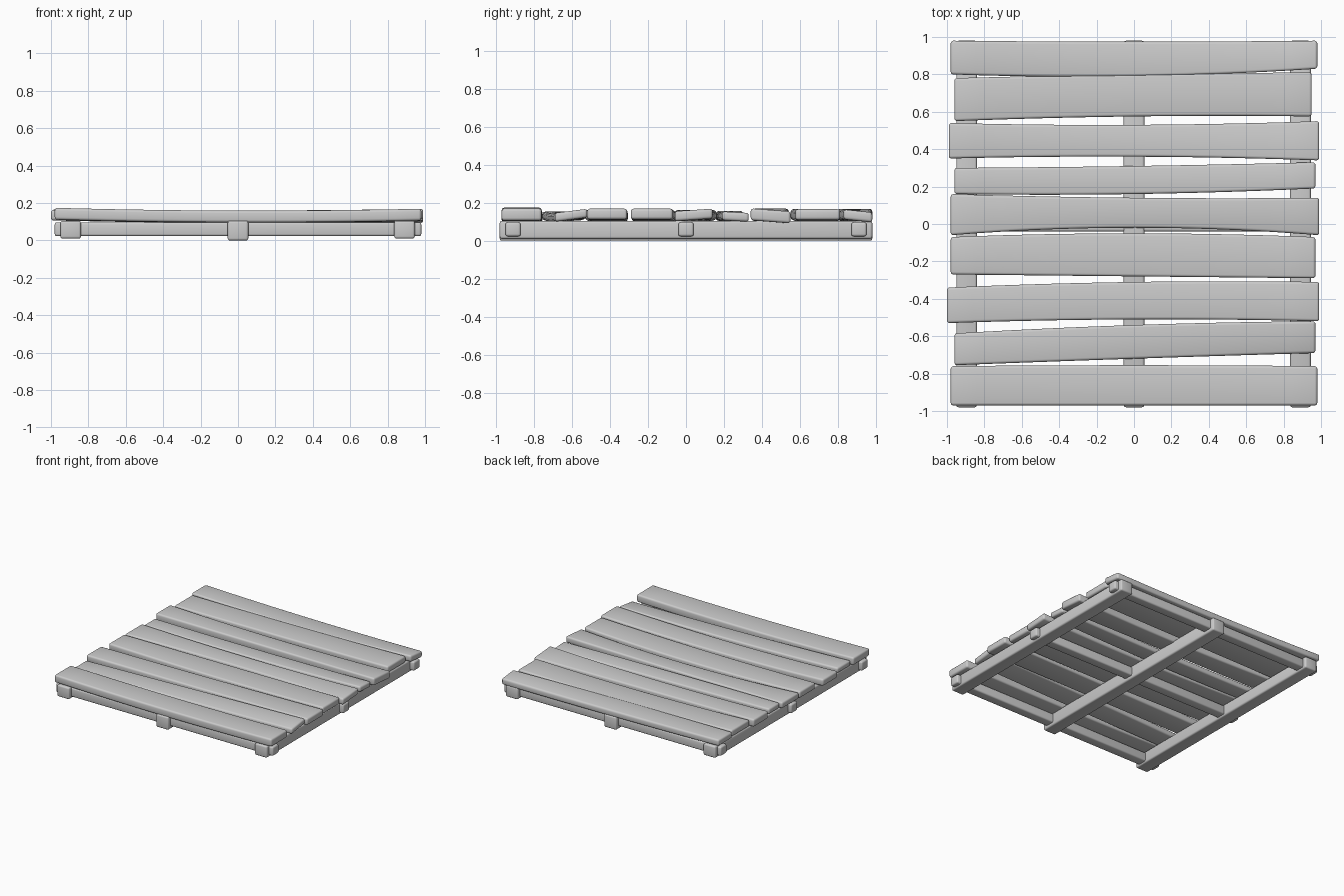
import bpy
import bmesh
import math

old = bpy.data.objects.get("Cube")
if old:
    bpy.data.objects.remove(old, do_unlink=True)

# One plain grey for all the wood
GREY = (0.6, 0.6, 0.6, 1.0)
wood = bpy.data.materials.new("grey_wood")
wood.use_nodes = True
wood.diffuse_color = GREY
shader = wood.node_tree.nodes["Principled BSDF"]
shader.inputs["Base Color"].default_value = GREY
shader.inputs["Roughness"].default_value = 0.8


def bend(samples, t):
    """Smooth curve through a left, middle and right sample, t from 0 to 1."""
    left, middle, right = samples
    return (left * (1 - t) * (1 - 2 * t) + middle * 4 * t * (1 - t)
            + right * t * (2 * t - 1))


def loft(name, rings, rounding):
    """Skin a row of four-cornered rings, cap the ends and round the edges."""
    bm = bmesh.new()
    rows = [[bm.verts.new(point) for point in ring] for ring in rings]
    for a, b in zip(rows, rows[1:]):
        for i in range(4):
            j = (i + 1) % 4
            bm.faces.new((a[i], a[j], b[j], b[i]))
    bm.faces.new(rows[0])
    bm.faces.new(rows[-1])
    bmesh.ops.recalc_face_normals(bm, faces=bm.faces)
    corners = [e for e in bm.edges if e.calc_face_angle(0) > 0.7]
    bmesh.ops.bevel(bm, geom=corners, offset=rounding, segments=3,
                    profile=0.5, affect='EDGES', clamp_overlap=True)
    for face in bm.faces:
        face.smooth = True
    mesh = bpy.data.meshes.new(name)
    bm.to_mesh(mesh)
    bm.free()
    mesh.set_sharp_from_angle(angle=math.radians(40))
    mesh.materials.append(wood)
    part = bpy.data.objects.new(name, mesh)
    bpy.context.collection.objects.link(part)
    return part


def box(name, low, high, rounding):
    """Rounded bar between two opposite corners."""
    (x0, y0, z0), (x1, y1, z1) = low, high
    rings = [[(x, y0, z0), (x, y1, z0), (x, y1, z1), (x, y0, z1)]
             for x in (x0, x1)]
    return loft(name, rings, rounding)


def plank(name, ends, front, back, height, roll, thickness):
    """Board along x with bowed edges, a sag and a slight roll at its left."""
    steps = 14
    rings = []
    for k in range(steps + 1):
        t = k / steps
        x = ends[0] + (ends[1] - ends[0]) * t
        y0, y1, z = bend(front, t), bend(back, t), bend(height, t)
        tilt, half = roll * t / 2, thickness / 2
        rings.append([(x, y0, z - tilt - half), (x, y1, z + tilt - half),
                      (x, y1, z + tilt + half), (x, y0, z - tilt + half)])
    return loft(name, rings, 0.014)


# Bearers running front to back; the middle one sits slightly lower
for side, x, bottom in (("right", -0.895, 0.01), ("middle", 0, 0),
                        ("left", 0.89, 0.01)):
    box(side + "_bearer", (x - 0.055, -0.98, bottom),
        (x + 0.055, 0.98, 0.105), 0.012)

# Cross bars whose ends poke out past the bearers
for place, y in (("front", -0.91), ("centre", 0), ("back", 0.91)):
    box(place + "_cross_bar", (-0.98, y - 0.04, 0.023),
        (0.98, y + 0.04, 0.097), 0.012)

# Deck planks: ends, front edge, back edge, height, roll, thickness
planks = [
    ((-.98, .98), (-.97, -.97, -.97), (-.76, -.755, -.76), (.143, .128, .138), 0, .063),
    ((-.96, .97), (-.755, -.72, -.69), (-.585, -.54, -.52), (.13, .126, .134), .022, .046),
    ((-1, .99), (-.53, -.51, -.52), (-.34, -.31, -.31), (.135, .126, .141), 0, .056),
    ((-.98, .97), (-.27, -.28, -.29), (-.07, -.05, -.07), (.135, .126, .141), 0, .056),
    ((-.98, .99), (-.06, -.02, -.06), (.16, .14, .14), (.135, .126, .136), .014, .052),
    ((-.96, .97), (.16, .16, .19), (.3, .31, .33), (.134, .126, .127), -.008, .046),
    ((-.99, .99), (.35, .36, .34), (.54, .53, .55), (.138, .126, .131), -.016, .062),
    ((-.96, .95), (.55, .575, .575), (.78, .8, .81), (.138, .128, .138), 0, .056),
    ((-.98, .98), (.8, .79, .83), (.98, .975, .98), (.142, .128, .131), -.016, .052),
]
for number, shape in enumerate(planks, 1):
    plank(f"deck_plank_{number}", *shape)
